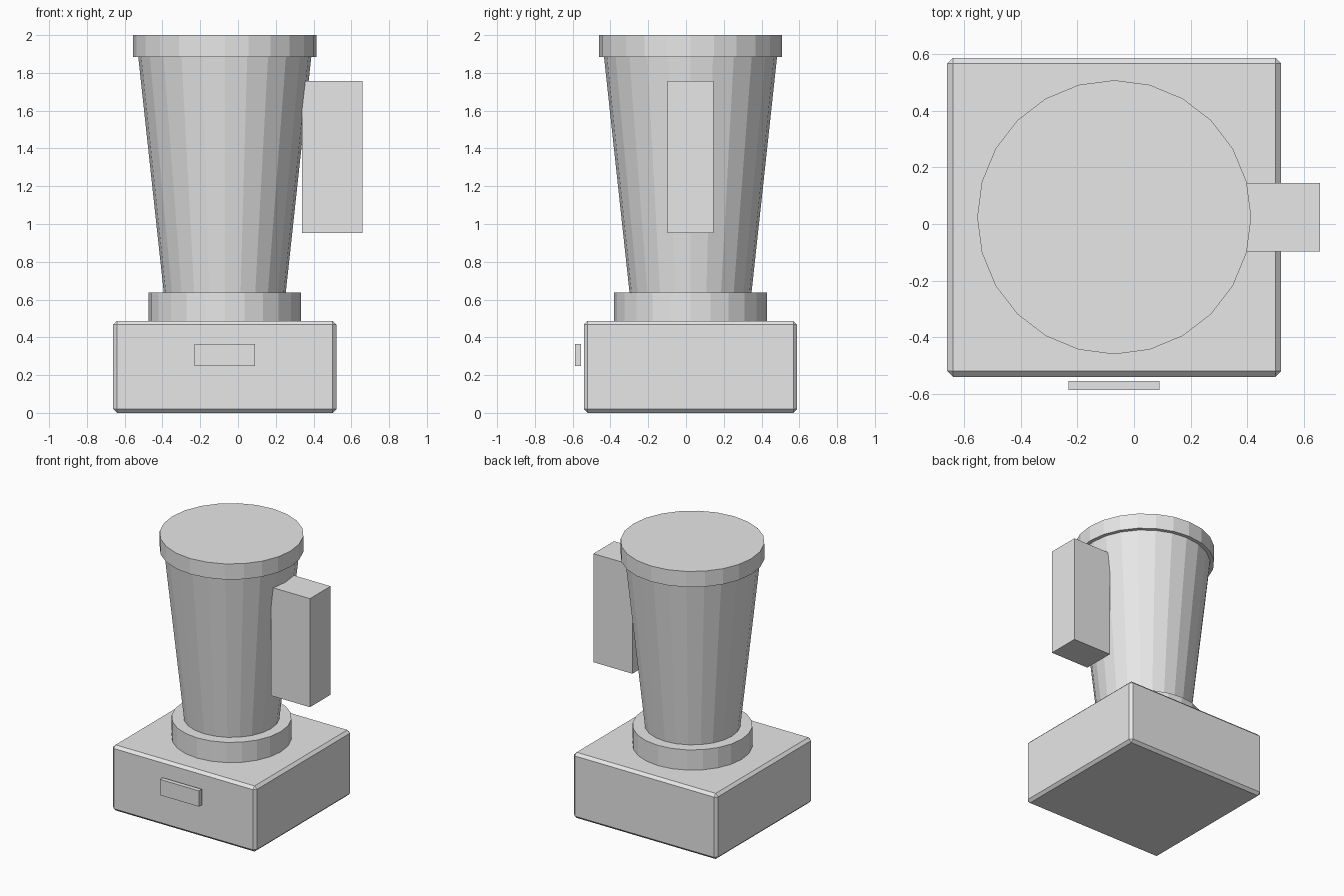
import bpy

if "Cube" in bpy.data.objects:
    bpy.data.objects.remove(bpy.data.objects["Cube"])

CX, CY = -0.07, 0.024  # shared axis of base, jar and lid

grey = bpy.data.materials.new("light grey")
grey.diffuse_color = (0.8, 0.8, 0.8, 1)
grey.use_nodes = True
grey.node_tree.nodes["Principled BSDF"].inputs["Base Color"].default_value = grey.diffuse_color


def finish(name):
    ob = bpy.context.object
    ob.name = name
    ob.data.materials.append(grey)
    return ob


def box(name, lo, hi, bevel=0):
    bpy.ops.mesh.primitive_cube_add(size=1, location=[(a + b) / 2 for a, b in zip(lo, hi)])
    ob = finish(name)
    ob.scale = [b - a for a, b in zip(lo, hi)]
    bpy.ops.object.transform_apply(location=False, rotation=False, scale=True)
    if bevel:
        mod = ob.modifiers.new("edge bevel", 'BEVEL')
        mod.width = bevel
        mod.segments = 1
    return ob


def drum(name, r_low, r_high, z0, z1):
    bpy.ops.mesh.primitive_cone_add(vertices=24, radius1=r_low, radius2=r_high,
                                    depth=z1 - z0, location=(CX, CY, (z0 + z1) / 2))
    return finish(name)


# Motor base with chamfered edges, and the switch plate in front of it
box("motor_base", (-0.661, -0.541, 0), (0.521, 0.588, 0.487), 0.02)
box("switch_plate", (-0.231, -0.588, 0.249), (0.091, -0.555, 0.366))

# Round collar, tapered jar and lid
drum("collar", 0.404, 0.404, 0.487, 0.637)
drum("jar", 0.323, 0.458, 0.637, 1.884)
drum("lid", 0.485, 0.485, 1.884, 2.0)

# Solid block handle on the right side
box("handle", (0.339, -0.097, 0.952), (0.659, 0.145, 1.758))
